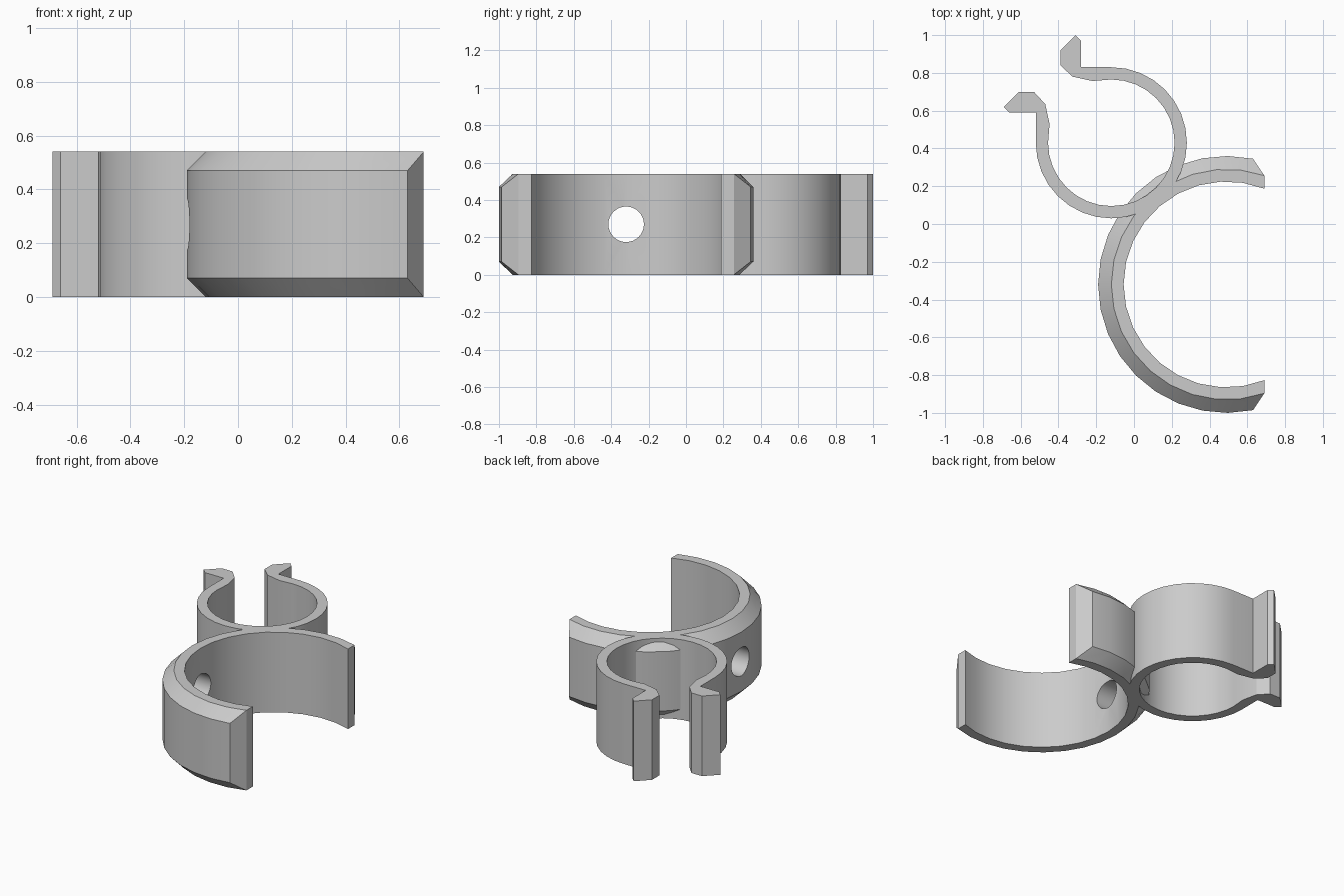
import bpy, bmesh, math
from mathutils import Vector

H = 0.54          # overall height
CH = 0.07         # chamfer of the large clip
BIG = Vector((0.49, -0.32))
SMALL = Vector((-0.12, 0.43))

cube = bpy.data.objects.get("Cube")
if cube:
    bpy.data.objects.remove(cube)

grey = bpy.data.materials.new("grey plastic")
grey.use_nodes = True
GREY = (0.6, 0.6, 0.6, 1)
grey.diffuse_color = GREY
grey.node_tree.nodes["Principled BSDF"].inputs["Base Color"].default_value = GREY


def finish(bm, name):
    bmesh.ops.recalc_face_normals(bm, faces=bm.faces)
    mesh = bpy.data.meshes.new(name)
    bm.to_mesh(mesh)
    bm.free()
    mesh.materials.append(grey)
    obj = bpy.data.objects.new(name, mesh)
    bpy.context.collection.objects.link(obj)
    return obj


def polar(centre, radius, angle):
    return centre + radius * Vector((math.cos(angle), math.sin(angle)))


def large_clip(steps=18):
    """C-shaped ring with chamfered outer edges, open towards +x."""
    bm = bmesh.new()
    r_in, r_mid, r_out = 0.545, 0.61, 0.68
    # radius, height and x of the open end for each corner of the section
    section = [(r_in, 0, 0.69), (r_mid, 0, 0.69), (r_out, CH, 0.63),
               (r_out, H - CH, 0.63), (r_mid, H, 0.69), (r_in, H, 0.69)]
    rails = []
    for r, z, x_end in section:
        start = math.acos((x_end - BIG.x) / r)
        sweep = 2 * math.pi - 2 * start
        rails.append([bm.verts.new((*polar(BIG, r, start + sweep * i / steps), z))
                      for i in range(steps + 1)])
    for a, b in zip(rails, rails[1:] + rails[:1]):
        for i in range(steps):
            bm.faces.new((a[i], a[i + 1], b[i + 1], b[i]))
    # flat end and its chamfer
    for i in (0, steps):
        bm.faces.new([rails[k][i] for k in (0, 1, 4, 5)])
        bm.faces.new([rails[k][i] for k in (1, 2, 3, 4)])
    return finish(bm, "large_clip")


def small_clip(steps=24):
    """Snap ring with two flared lips, open towards the back left."""
    arc = [math.radians(90 - 270 * i / steps) for i in range(steps + 1)]
    lip = [Vector(p) for p in ((-0.28, 0.83), (-0.28, 0.97), (-0.31, 1.0), (-0.39, 0.92),
                               (-0.39, 0.84), (-0.325, 0.78), (-0.22, 0.757))]
    shift = SMALL.x + SMALL.y
    other_lip = [Vector((shift - p.y, shift - p.x)) for p in lip]
    outline = [polar(SMALL, 0.40, a) for a in arc] + other_lip
    outline += [polar(SMALL, 0.335, a) for a in reversed(arc)] + lip[::-1]
    bm = bmesh.new()
    base = bm.faces.new([bm.verts.new((p.x, p.y, 0)) for p in outline])
    top = bmesh.ops.extrude_face_region(bm, geom=[base], use_keep_orig=True)["geom"]
    bmesh.ops.translate(bm, vec=(0, 0, H),
                        verts=[v for v in top if isinstance(v, bmesh.types.BMVert)])
    return finish(bm, "small_clip")


def screw_hole():
    bpy.ops.mesh.primitive_cylinder_add(vertices=32, radius=0.095, depth=0.5,
                                        location=(-0.1, BIG.y, H / 2),
                                        rotation=(0, math.pi / 2, 0))
    obj = bpy.context.object
    obj.name = "screw_hole_cutter"
    obj.hide_render = True
    obj.data.materials.append(grey)
    return obj


def combine(target, tool, operation):
    bpy.context.view_layer.objects.active = target
    mod = target.modifiers.new(operation.lower(), 'BOOLEAN')
    mod.operation, mod.object, mod.solver = operation, tool, 'EXACT'
    bpy.ops.object.modifier_apply(modifier=mod.name)
    bpy.data.objects.remove(tool)


clip = large_clip()
combine(clip, small_clip(), 'UNION')
combine(clip, screw_hole(), 'DIFFERENCE')
clip.name = "double_pipe_clip"

bpy.ops.object.select_all(action='DESELECT')
clip.select_set(True)
bpy.context.view_layer.objects.active = clip
bpy.ops.object.shade_smooth_by_angle(angle=math.radians(25))
